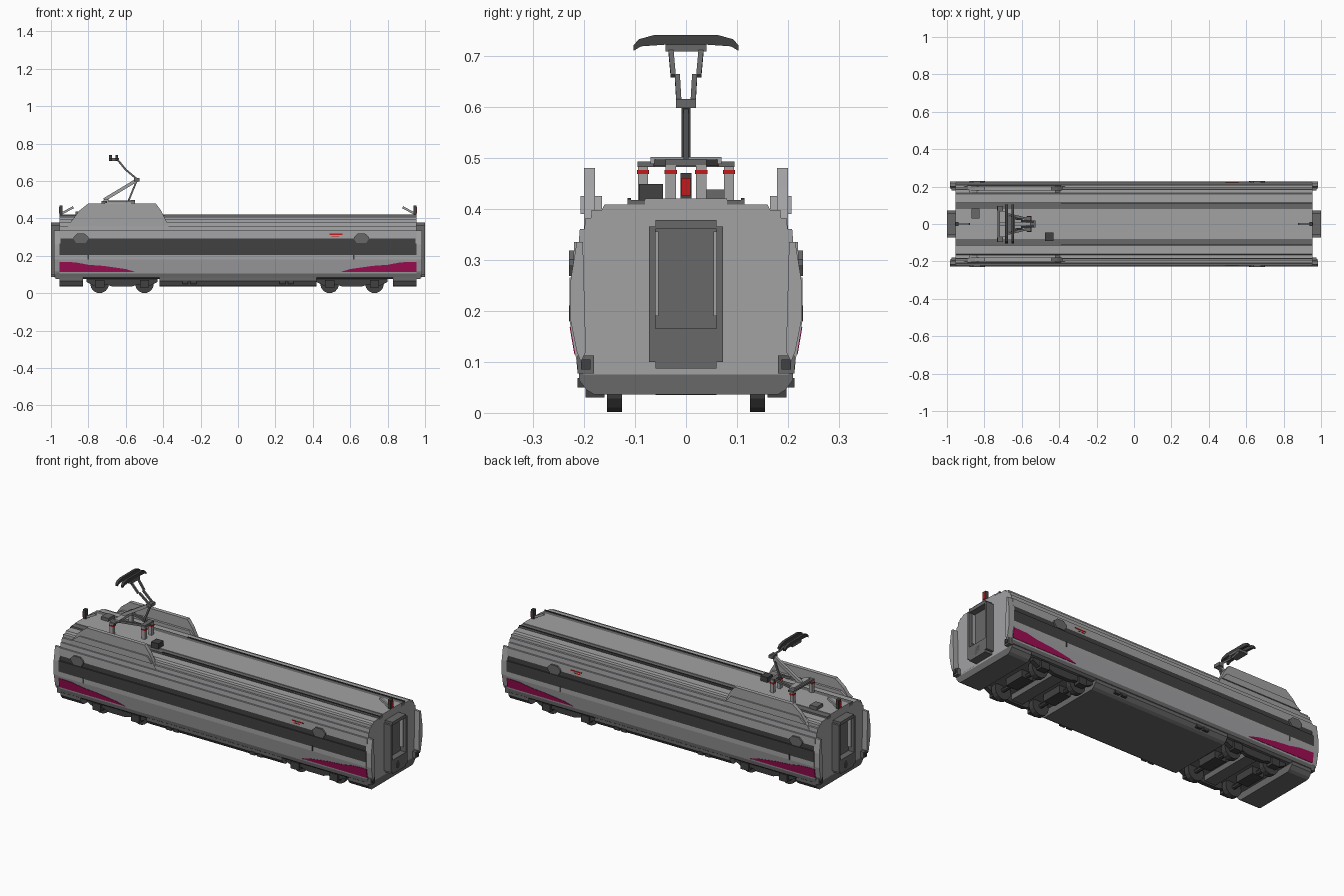
import bpy, bmesh, math
from mathutils import Vector

old = bpy.data.objects.get("Cube")
if old:
    bpy.data.objects.remove(old, do_unlink=True)


def material(name, rgb):
    m = bpy.data.materials.new(name)
    m.use_nodes = True
    m.diffuse_color = (*rgb, 1)
    m.node_tree.nodes["Principled BSDF"].inputs["Base Color"].default_value = (*rgb, 1)
    return m


LIGHT = material("light grey", (0.36, 0.36, 0.37))
MID = material("mid grey", (0.14, 0.14, 0.14))
DARK = material("dark grey", (0.052, 0.052, 0.052))
PINK = material("magenta", (0.36, 0.004, 0.09))
RED = material("red", (0.55, 0.01, 0.01))


def finish(name, bm, *mats):
    bmesh.ops.recalc_face_normals(bm, faces=bm.faces)
    me = bpy.data.meshes.new(name)
    bm.to_mesh(me)
    bm.free()
    for m in mats:
        me.materials.append(m)
    ob = bpy.data.objects.new(name, me)
    bpy.context.collection.objects.link(ob)
    return ob


def loft(name, a, b, *mats):
    """Solid between two matching outlines."""
    bm = bmesh.new()
    va, vb = [bm.verts.new(p) for p in a], [bm.verts.new(p) for p in b]
    bm.faces.new(va)
    bm.faces.new(vb)
    for i in range(len(va)):
        j = (i + 1) % len(va)
        bm.faces.new((va[i], va[j], vb[j], vb[i]))
    return finish(name, bm, *mats)


def prism_x(name, yz, x0, x1, *mats):
    return loft(name, [(x0, y, z) for y, z in yz], [(x1, y, z) for y, z in yz], *mats)


def prism_y(name, xz, y0, y1, *mats):
    return loft(name, [(x, y0, z) for x, z in xz], [(x, y1, z) for x, z in xz], *mats)


def box(name, x, y, z, mat):
    return prism_y(name, [(x[0], z[0]), (x[1], z[0]), (x[1], z[1]), (x[0], z[1])], y[0], y[1], mat)


def beam(name, p, q, w, mat):
    """Square bar between two points."""
    p, q = Vector(p), Vector(q)
    d = (q - p).normalized()
    u = d.cross(Vector((0, 1, 0)) if abs(d.y) < 0.9 else Vector((0, 0, 1))).normalized() * w / 2
    v = d.cross(u).normalized() * w / 2
    c = (u + v, u - v, -u - v, v - u)
    return loft(name, [p + k for k in c], [q + k for k in c], mat)


def cylinder(name, x, y, z, r, depth, mat, n=14):
    pts = [(x + r * math.cos(2 * math.pi * i / n), z + r * math.sin(2 * math.pi * i / n)) for i in range(n)]
    return prism_y(name, pts, y - depth / 2, y + depth / 2, mat)


def both(half):
    return half + [(-y, z) for y, z in reversed(half)]


END = 0.955

# Body shell with stepped shoulders; window band and sill coloured by height
half = [(0.20, 0.075), (0.213, 0.085), (0.215, 0.105), (0.228, 0.18), (0.228, 0.205), (0.228, 0.265),
        (0.221, 0.265), (0.221, 0.292), (0.219, 0.335), (0.210, 0.335), (0.208, 0.36), (0.199, 0.36),
        (0.197, 0.382), (0.186, 0.382), (0.185, 0.397), (0.165, 0.397), (0.16, 0.408)]
body = prism_x("body_shell", both(half), -END, END, LIGHT, DARK, MID)
for f in body.data.polygons:
    if abs(f.normal.x) < 0.5:
        z = f.center.z
        f.material_index = 1 if 0.206 < z < 0.292 else 2 if z < 0.105 else 0

# Roof strips
box("roof_centre", (-END, END), (-0.08, 0.08), (0.40, 0.420), LIGHT)
for s in (-1, 1):
    box("roof_strip", (-END, END), sorted((s * 0.08, s * 0.115)), (0.40, 0.417), MID)
    box("roof_rail", (-0.39, END), sorted((s * 0.108, s * 0.115)), (0.40, 0.421), DARK)

for s in (-1, 1):
    # Fairings flanking the current collector
    prism_y("roof_fairing", [(-0.91, 0.36), (-0.88, 0.40), (-0.85, 0.44), (-0.80, 0.48), (-0.44, 0.48),
                             (-0.41, 0.44), (-0.39, 0.40), (-0.37, 0.36)], s * 0.178, s * 0.2, LIGHT)
    prism_y("fairing_foot", [(-0.89, 0.39), (-0.84, 0.425), (-0.42, 0.425), (-0.39, 0.39)],
            s * 0.165, s * 0.207, LIGHT)

    # Painted tapering flashes, following the slope of the lower side
    for e in (-1, 1):
        flash = [(0.55, 0.114), (END, 0.114), (END, 0.168), (0.87, 0.165), (0.80, 0.152), (0.72, 0.146), (0.60, 0.129)]
        def lay(off):
            return [(e * x, s * (0.215 + (z - 0.105) * 0.1733 + off), z) for x, z in flash]
        loft("painted_flash", lay(-0.002), lay(0.002), PINK)

    # Door heads over the window band, and door seams below
    for x in (-0.84, 0.66):
        hood = [(-0.025, 0.268), (0.025, 0.268), (0.04, 0.29), (0.04, 0.30), (0.02, 0.318), (-0.02, 0.318),
                (-0.04, 0.30), (-0.04, 0.29)]
        prism_y("door_head", [(x + a, b) for a, b in hood], s * 0.215, s * 0.229, MID)
        side = 0.04 if x < 0 else -0.04
        box("door_seam", (x + side - 0.004, x + side + 0.004), sorted((s * 0.222, s * 0.2295)), (0.18, 0.21), DARK)
    # Red side display marks
    box("side_display", (0.49, 0.56), sorted((s * 0.215, s * 0.222)), (0.312, 0.318), RED)
    box("side_display_low", (0.50, 0.54), sorted((s * 0.215, s * 0.222)), (0.302, 0.306), RED)

# Underframe: middle equipment box and the two end skirts
under = both([(0.18, 0.036), (0.195, 0.045), (0.21, 0.065), (0.21, 0.085)])
prism_x("middle_underframe", under, -0.42, 0.42, MID)
for s in (-1, 1):
    for x in (-0.26, 0.26):
        for dx in (-0.022, 0.022):
            box("underframe_vent", (x + dx - 0.016, x + dx + 0.016), sorted((s * 0.195, s * 0.213)), (0.05, 0.068), DARK)

for e in (-1, 1):
    def ex(a, b):
        return sorted((e * a, e * b))
    prism_x("end_skirt", under, e * 0.83, e * END, MID)

    # Gangway: hollow frame, recessed door, sill and coupler
    for s in (-1, 1):
        box("gangway_side", ex(0.95, 1.0), sorted((s * 0.06, s * 0.072)), (0.10, 0.365), MID)
        box("gangway_light_strip", ex(0.95, 0.985), sorted((s * 0.054, s * 0.06)), (0.19, 0.355), LIGHT)
    box("gangway_top", ex(0.95, 1.0), (-0.06, 0.06), (0.36, 0.378), MID)
    box("gangway_sill", ex(0.95, 1.0), (-0.06, 0.06), (0.087, 0.165), MID)
    box("gangway_door", ex(0.95, 0.965), (-0.06, 0.06), (0.165, 0.36), MID)
    box("coupler_plate", ex(0.99, 1.0), (-0.028, 0.028), (0.108, 0.138), DARK)
    box("coupler_head", ex(0.99, 1.0), (-0.018, 0.018), (0.102, 0.145), DARK)

    for s in (-1, 1):
        # Corner fairings and buffers
        ear = [(0.196, 0.12), (0.206, 0.10), (0.214, 0.12), (0.226, 0.18), (0.226, 0.26), (0.214, 0.335), (0.202, 0.335)]
        prism_x("corner_fairing", [(s * y, z) for y, z in ear], e * 0.95, e * 0.985, LIGHT)
        box("buffer", ex(0.95, 0.975), sorted((s * 0.18, s * 0.213)), (0.077, 0.112), MID)
        box("buffer_face", ex(0.975, 0.98), sorted((s * 0.187, s * 0.206)), (0.085, 0.105), DARK)

    # Roof marker lamp on a sloping bracket
    beam("lamp_bracket", (e * 0.88, 0, 0.46), (e * 0.95, 0, 0.422), 0.012, LIGHT)
    box("lamp_post", ex(0.937, END), (-0.011, 0.011), (0.41, 0.47), DARK)
    box("lamp_red", ex(0.94, 0.958), (-0.009, 0.009), (0.425, 0.46), RED)

# Bogies
for cx in (-0.62, 0.61):
    for s in (-1, 1):
        frame = [(-0.19, 0.06), (-0.15, 0.04), (-0.08, 0.045), (-0.05, 0.035), (0.05, 0.035), (0.08, 0.045),
                 (0.15, 0.04), (0.19, 0.06), (0.19, 0.08), (-0.19, 0.08)]
        prism_y("bogie_frame", [(cx + x, z) for x, z in frame], s * 0.162, s * 0.185, DARK)
        for dx in (-0.12, 0.12):
            cylinder("wheel", cx + dx, s * 0.14, 0.05, 0.05, 0.03, DARK)
            box("axle_box", (cx + dx - 0.025, cx + dx + 0.025), sorted((s * 0.16, s * 0.197)), (0.03, 0.07), DARK)
    for dx in (-0.12, 0.12):
        cylinder("axle", cx + dx, 0, 0.05, 0.012, 0.28, DARK, 8)
        box("motor", (cx + dx - 0.035, cx + dx + 0.035), (-0.06, 0.06), (0.035, 0.08), DARK)
    box("bogie_bolster", (cx - 0.035, cx + 0.035), (-0.17, 0.17), (0.045, 0.08), MID)

# Roof equipment
box("roof_box_front", (-0.475, -0.43), (-0.092, -0.045), (0.415, 0.448), DARK)
box("roof_box_back", (-0.87, -0.825), (0.03, 0.082), (0.415, 0.438), MID)

# Current collector: posts, base frame, arms and head
for x in (-0.72, -0.56):
    for s in (-1, 1):
        y = s * (0.084 if x < -0.6 else 0.03)
        box("insulator", (x - 0.01, x + 0.01), (y - 0.01, y + 0.01), (0.415, 0.486), LIGHT)
        box("insulator_ring", (x - 0.012, x + 0.012), (y - 0.012, y + 0.012), (0.468, 0.476), RED)
box("base_back_bar", (-0.73, -0.70), (-0.095, 0.095), (0.482, 0.492), MID)
box("base_cross_bar", (-0.72, -0.69), (-0.07, 0.07), (0.488, 0.501), LIGHT)
box("base_front_bar", (-0.575, -0.55), (-0.04, 0.04), (0.484, 0.497), MID)
for s in (-1, 1):
    beam("base_side_bar", (-0.71, s * 0.06, 0.49), (-0.56, s * 0.025, 0.49), 0.012, MID)
beam("lower_arm", (-0.715, 0, 0.50), (-0.54, 0, 0.605), 0.017, LIGHT)
beam("control_rod", (-0.585, 0, 0.495), (-0.54, 0, 0.605), 0.009, MID)
box("elbow", (-0.555, -0.527), (-0.02, 0.02), (0.597, 0.615), MID)
for s in (-1, 1):
    beam("upper_arm", (-0.54, s * 0.014, 0.61), (-0.60, s * 0.017, 0.66), 0.01, MID)
    beam("upper_arm_tip", (-0.60, s * 0.025, 0.66), (-0.645, s * 0.03, 0.715), 0.01, MID)
box("head_cradle", (-0.69, -0.635), (-0.04, 0.04), (0.708, 0.722), MID)
for x in (-0.682, -0.648):
    head = both([(0.03, 0.722), (0.088, 0.718), (0.103, 0.709), (0.103, 0.72), (0.092, 0.732), (0.063, 0.74)])
    prism_x("contact_strip", head, x - 0.007, x + 0.007, DARK)
